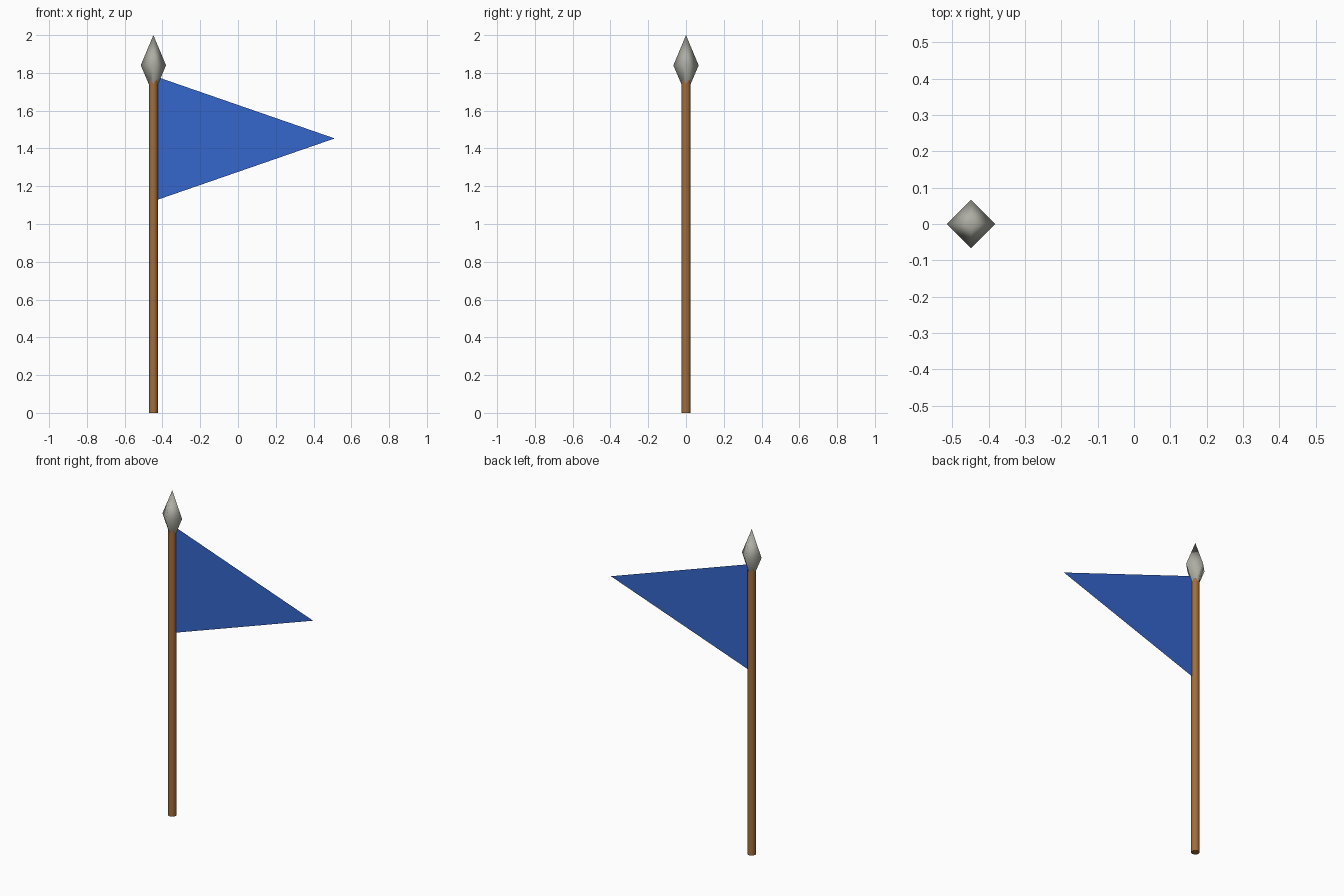
import bpy, bmesh, math

if "Cube" in bpy.data.objects:
    bpy.data.objects.remove(bpy.data.objects["Cube"])

POLE_X = -0.448


def material(name, rgb):
    m = bpy.data.materials.new(name)
    m.diffuse_color = (*rgb, 1)
    m.use_nodes = True
    m.node_tree.nodes["Principled BSDF"].inputs["Base Color"].default_value = m.diffuse_color
    return m


def make_object(name, bm, mat):
    mesh = bpy.data.meshes.new(name)
    bm.to_mesh(mesh)
    bm.free()
    mesh.materials.append(mat)
    obj = bpy.data.objects.new(name, mesh)
    bpy.context.collection.objects.link(obj)
    return obj


def lathe(name, profile, sides, mat):
    """Stack rings of (radius, z) around the pole axis; radius 0 is a point."""
    bm = bmesh.new()
    rings = []
    for r, z in profile:
        n = sides if r > 0 else 1
        rings.append([bm.verts.new((POLE_X + r * math.cos(math.tau * i / sides),
                                    r * math.sin(math.tau * i / sides), z))
                      for i in range(n)])
    for low, high in zip(rings, rings[1:]):
        for i in range(sides):
            j = (i + 1) % sides
            if len(high) == 1:
                bm.faces.new((low[i], low[j], high[0]))
            else:
                bm.faces.new((low[i], low[j], high[j], high[i]))
    # Flat end caps
    if len(rings[0]) > 1:
        bm.faces.new(rings[0][::-1])
    if len(rings[-1]) > 1:
        bm.faces.new(rings[-1])
    for f in bm.faces:
        f.smooth = abs(f.normal.z) < 0.99
    bm.normal_update()
    for f in bm.faces:
        f.smooth = abs(f.normal.z) < 0.99
    return make_object(name, bm, mat)


wood = material("brown wood", (0.36, 0.153, 0.045))
metal = material("grey metal", (0.42, 0.42, 0.37))
cloth = material("blue cloth", (0.036, 0.133, 0.604))

# Round wooden pole
lathe("pole", [(0.024, 0), (0.024, 1.77)], 12, wood)

# Four-sided spear tip
lathe("spear_tip", [(0.022, 1.735), (0.067, 1.84), (0, 2.0)], 4, metal)

# Thin triangular pennant
bm = bmesh.new()
edge_x = POLE_X + 0.021
bm.faces.new([bm.verts.new(p) for p in
              ((edge_x, 0, 1.128), (0.512, 0, 1.453), (edge_x, 0, 1.778))])
make_object("pennant", bm, cloth)
